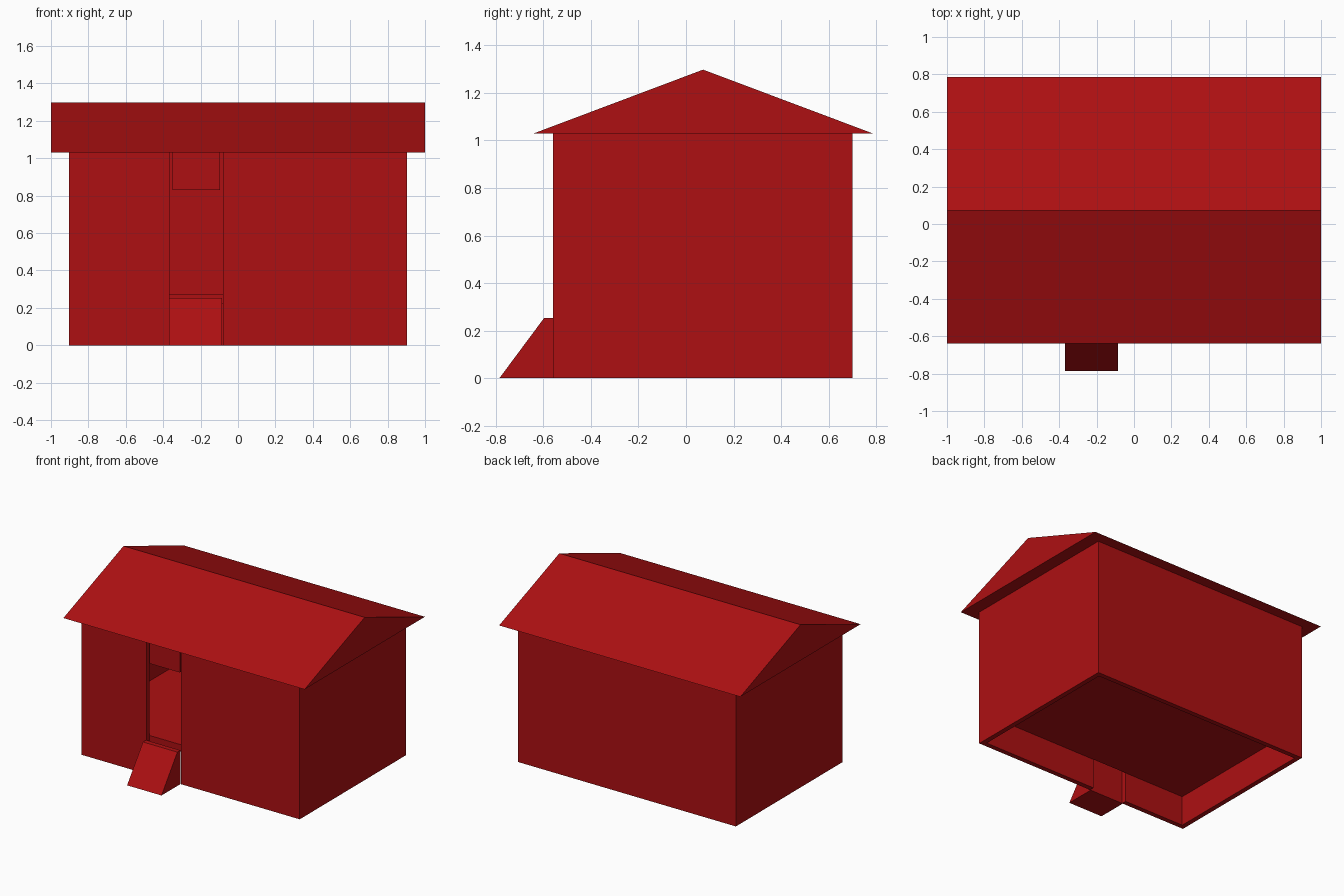
import bpy
import bmesh

cube = bpy.data.objects.get("Cube")
if cube:
    bpy.data.objects.remove(cube, do_unlink=True)

# One barn red for everything
red = bpy.data.materials.new("barn red")
red.use_nodes = True
colour = (0.42, 0.005, 0.006, 1)
red.diffuse_color = colour
red.node_tree.nodes["Principled BSDF"].inputs["Base Color"].default_value = colour


def extrude_profile(name, profile, x0, x1):
    """Solid made by sweeping a (y, z) outline from x0 to x1."""
    bm = bmesh.new()
    face = bm.faces.new([bm.verts.new((x0, y, z)) for y, z in profile])
    swept = bmesh.ops.extrude_face_region(bm, geom=[face])["geom"]
    verts = [v for v in swept if isinstance(v, bmesh.types.BMVert)]
    bmesh.ops.translate(bm, verts=verts, vec=(x1 - x0, 0, 0))
    bmesh.ops.recalc_face_normals(bm, faces=bm.faces)
    mesh = bpy.data.meshes.new(name)
    bm.to_mesh(mesh)
    bm.free()
    mesh.materials.append(red)
    obj = bpy.data.objects.new(name, mesh)
    bpy.context.collection.objects.link(obj)
    return obj


def box(name, x0, x1, y0, y1, z0, z1):
    return extrude_profile(name, [(y0, z0), (y1, z0), (y1, z1), (y0, z1)], x0, x1)


HALF = 0.904               # half width of the house
FRONT, BACK = -0.56, 0.70  # outer wall planes
T = 0.036                  # wall thickness
EAVES = 1.03
DOOR_L, DOOR_R = -0.08, -0.365

# Walls, with a full-height doorway in the front
inner = HALF - T
box("right_wall", -HALF, -inner, FRONT, BACK, 0, EAVES)
box("left_wall", inner, HALF, FRONT, BACK, 0, EAVES)
box("back_wall", -inner, inner, BACK - T, BACK, 0, EAVES)
box("front_wall_right", -inner, DOOR_R, FRONT, FRONT + T, 0, EAVES)
box("front_wall_left", DOOR_L, inner, FRONT, FRONT + T, 0, EAVES)

# Raised floor inside
box("floor", -inner, inner, FRONT + T, BACK - T, 0.223, 0.275)

# Raised sliding hatch in the doorway
box("hatch", DOOR_R + 0.016, DOOR_L - 0.016, FRONT + 0.008, FRONT + 0.028, 0.83, EAVES)

# Entrance ramp
extrude_profile("ramp", [(-0.785, 0), (FRONT, 0), (FRONT, 0.253), (-0.597, 0.253)],
                DOOR_R - 0.005, DOOR_L - 0.005)

# Gabled roof
extrude_profile("roof", [(-0.64, EAVES), (0.785, EAVES), (0.072, 1.298)], -1, 1)
